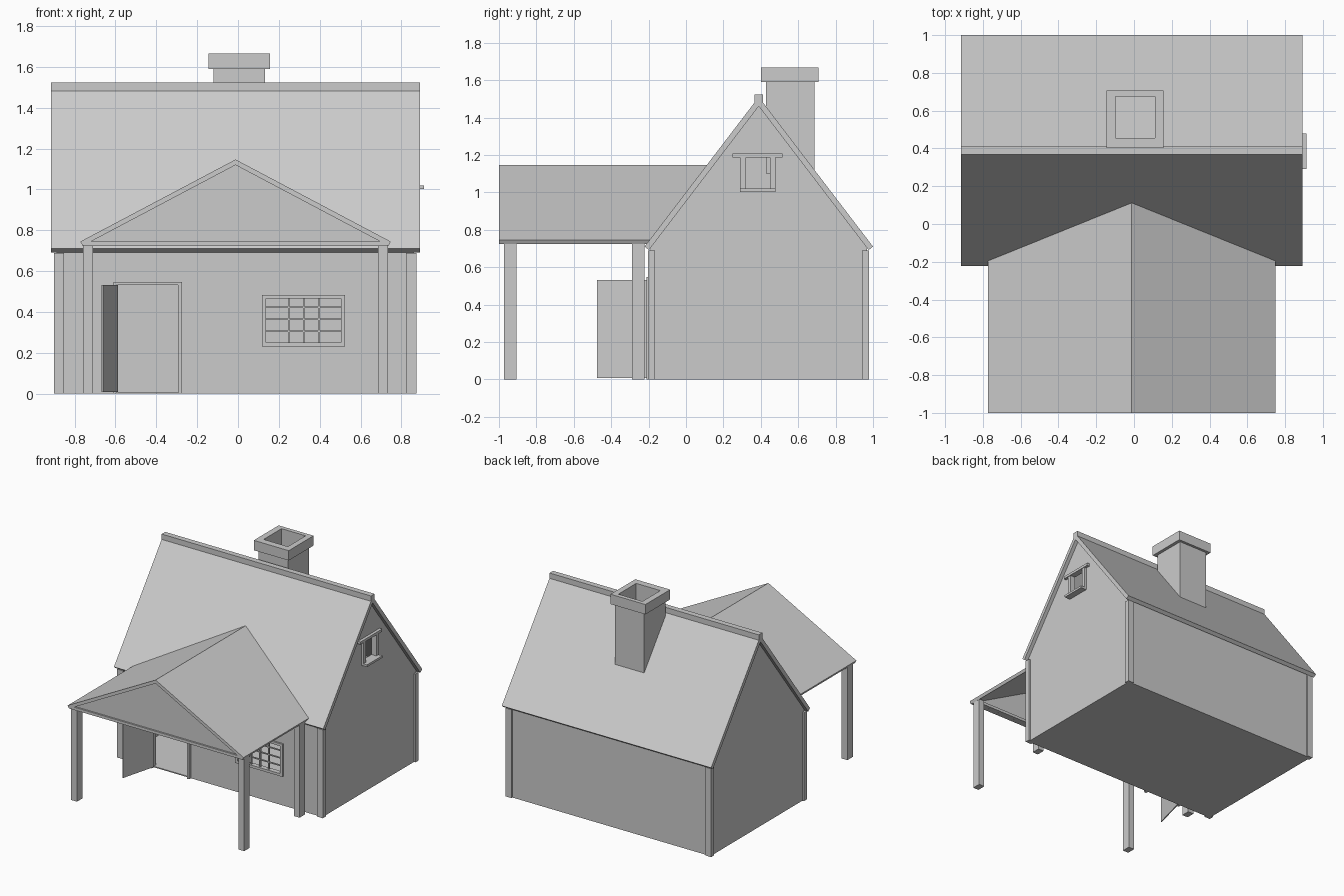
import bpy, bmesh
from mathutils import Vector

cube = bpy.data.objects.get("Cube")
if cube:
    bpy.data.objects.remove(cube, do_unlink=True)

grey = bpy.data.materials.new("plain_grey")
grey.use_nodes = True
COLOUR = (0.6, 0.6, 0.6, 1)
grey.diffuse_color = COLOUR
grey.node_tree.nodes["Principled BSDF"].inputs["Base Color"].default_value = COLOUR


def prism(name, outline, ends, place):
    """Extrude a 2D outline between two ends; place(a, b, end) gives the 3D point."""
    bm = bmesh.new()
    rings = [[bm.verts.new(place(a, b, e)) for a, b in outline] for e in ends]
    n = len(outline)
    for ring in rings:
        bm.faces.new(ring)
    for i in range(n):
        j = (i + 1) % n
        bm.faces.new((rings[0][i], rings[0][j], rings[1][j], rings[1][i]))
    bmesh.ops.recalc_face_normals(bm, faces=bm.faces)
    mesh = bpy.data.meshes.new(name)
    bm.to_mesh(mesh)
    bm.free()
    mesh.materials.append(grey)
    obj = bpy.data.objects.new(name, mesh)
    bpy.context.collection.objects.link(obj)
    return obj


def box(name, x, y, z):
    outline = [(x[0], y[0]), (x[1], y[0]), (x[1], y[1]), (x[0], y[1])]
    return prism(name, outline, z, lambda a, b, e: (a, b, e))


def along_x(a, b, e):
    return (e, a, b)


def cut(obj, cutter):
    mod = obj.modifiers.new("opening", 'BOOLEAN')
    mod.operation, mod.solver, mod.object = 'DIFFERENCE', 'EXACT', cutter
    bpy.context.view_layer.objects.active = obj
    bpy.ops.object.modifier_apply(modifier=mod.name)
    bpy.data.objects.remove(cutter, do_unlink=True)


def chevron(mid, half, eave, top, thick):
    """Gable roof cross-section with square-cut eaves."""
    slope = (top - eave) / half
    length = (1 + slope * slope) ** 0.5
    dx, dz = thick * slope / length, thick / length
    return [(mid - half, eave), (mid, top), (mid + half, eave),
            (mid + half - dx, eave - dz), (mid, top - thick * length),
            (mid - half + dx, eave - dz)]


# Main roof
MID, HALF, EAVE, TOP = 0.389, 0.611, 0.71, 1.51
SLOPE = (TOP - EAVE) / HALF
ROOF_X = (-0.917, 0.892)
roof = chevron(MID, HALF, EAVE, TOP, 0.03)
prism("main_roof", roof, ROOF_X, along_x)
box("ridge_cap", ROOF_X, (MID - 0.022, MID + 0.022), (1.475, 1.523))


# Hollow house walls with a floor
def house_outline(y0, y1, floor, peak):
    shoulder = peak - SLOPE * (y1 - MID)
    return [(y0, floor), (y1, floor), (y1, shoulder), (MID, peak), (y0, shoulder)]


peak = roof[4][1] + 0.01
walls = prism("house_walls", house_outline(-0.189, 0.967, 0, peak), (-0.889, 0.862), along_x)
cut(walls, prism("room", house_outline(-0.165, 0.943, 0.008, peak - 0.03), (-0.865, 0.838), along_x))
cut(walls, box("door_hole", (-0.595, -0.295), (-0.3, -0.1), (0.008, 0.532)))
cut(walls, box("window_hole", (0.137, 0.505), (-0.3, -0.1), (0.25, 0.465)))
cut(walls, box("gable_hole", (0.8, 0.95), (0.32, 0.45), (1.02, 1.187)))

# Corner posts
for side, x in (("right", (-0.902, -0.853)), ("left", (0.823, 0.875))):
    for end, y in (("front", (-0.203, -0.166)), ("back", (0.941, 0.979))):
        box(f"corner_post_{end}_{side}", x, y, (0, 0.69))

# Door frame and open door
for side, x in (("right", (-0.61, -0.595)), ("left", (-0.295, -0.275))):
    box(f"door_jamb_{side}", x, (-0.211, -0.165), (0, 0.548))
box("door_head", (-0.595, -0.295), (-0.211, -0.165), (0.532, 0.548))
hinge, tip = Vector((-0.592, -0.2)), Vector((-0.664, -0.475))
side = (tip - hinge).orthogonal().normalized() * 0.004
prism("open_door", [hinge + side, tip + side, tip - side, hinge - side],
      (0.008, 0.532), lambda a, b, e: (a, b, e))

# Front window frame and glazing bars
WY = (-0.203, -0.165)
for side, x in (("right", (0.118, 0.137)), ("left", (0.505, 0.525))):
    box(f"window_stile_{side}", x, WY, (0.23, 0.484))
for side, z in (("bottom", (0.23, 0.25)), ("top", (0.465, 0.484))):
    box(f"window_rail_{side}", (0.137, 0.505), WY, z)
for x in (0.248, 0.322, 0.397):
    box("window_upright_bar", (x - 0.004, x + 0.004), (-0.192, -0.178), (0.25, 0.465))
for z in (0.305, 0.364, 0.423):
    box("window_cross_bar", (0.137, 0.505), (-0.19, -0.18), (z - 0.004, z + 0.004))

# Gable window surround
box("gable_window_head", (0.838, 0.885), (0.248, 0.516), (1.187, 1.207))
box("gable_window_sill", (0.838, 0.912), (0.29, 0.478), (1.003, 1.02))
for y in ((0.29, 0.32), (0.45, 0.478)):
    box("gable_window_jamb", (0.838, 0.88), y, (1.02, 1.187))

# Open chimney with a wider cap
shaft = box("chimney_shaft", (-0.12, 0.132), (0.427, 0.688), (1.1, 1.595))
cap = box("chimney_cap", (-0.145, 0.157), (0.402, 0.708), (1.59, 1.667))
for part in (shaft, cap):
    cut(part, box("flue", (-0.097, 0.112), (0.455, 0.675), (1, 1.8)))


# Porch roof, its back end mitred to the main roof slope
def porch_point(a, b, e):
    return (a, -1 if e == 0 else MID - HALF + (b - EAVE) / SLOPE + 0.005, b)


PORCH_MID = -0.012
porch = chevron(PORCH_MID, 0.76, 0.745, 1.147, 0.024)
prism("porch_roof", porch, (0, 1), porch_point)

# Porch gable panel and tie beam
prism("porch_gable", [porch[3], porch[4], porch[5]], (-0.985, -0.965),
      lambda a, b, e: (a, e, b))
box("porch_tie_beam", (PORCH_MID - 0.745, PORCH_MID + 0.745), (-0.998, -0.94), (0.724, 0.746))

# Porch posts
for side, x in (("right", (-0.76, -0.71)), ("left", (0.686, 0.735))):
    for end, y in (("front", (-0.973, -0.906)), ("back", (-0.289, -0.222))):
        box(f"porch_post_{end}_{side}", x, y, (0, 0.73))
